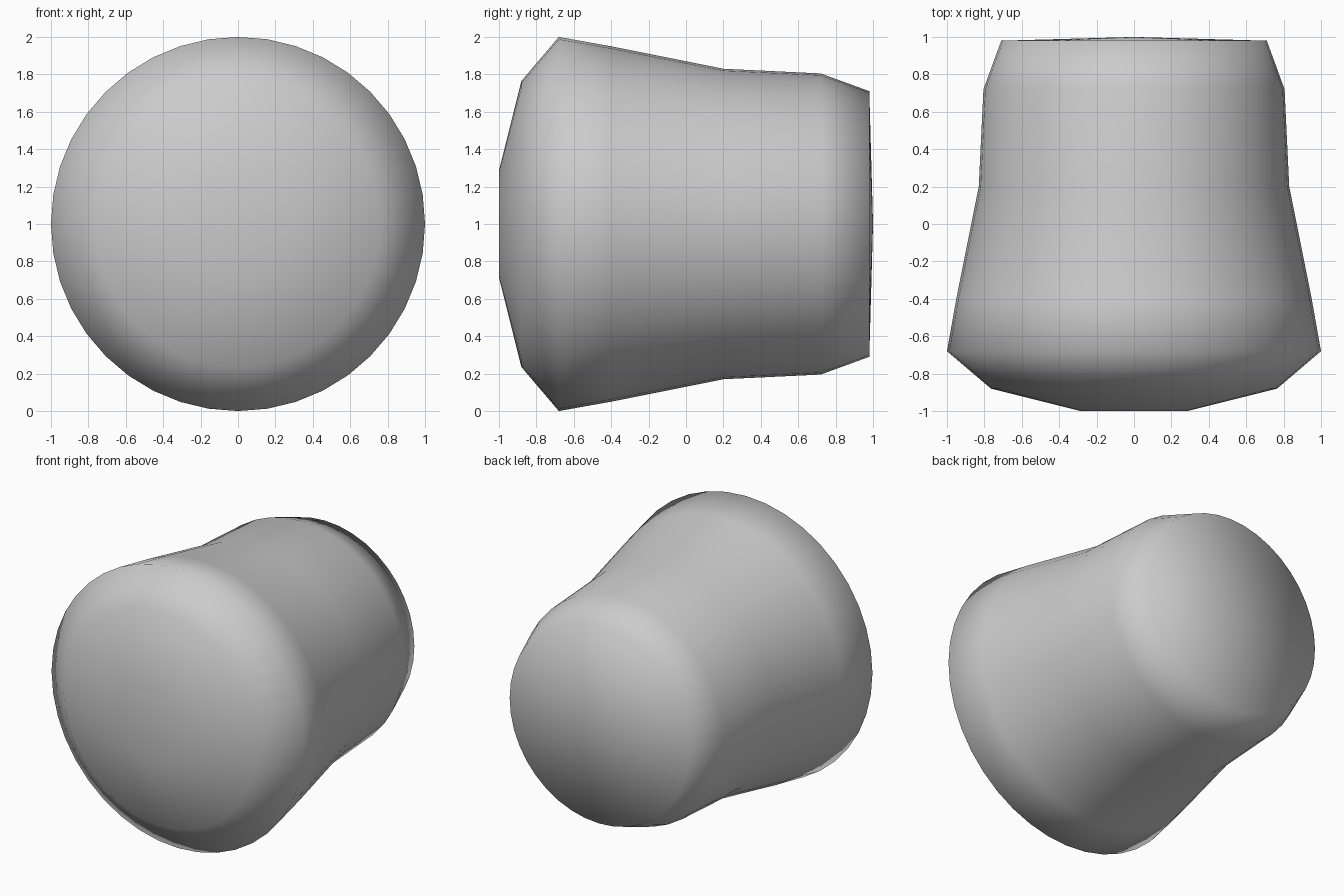
import bpy, bmesh
from math import sin, cos, pi

if "Cube" in bpy.data.objects:
    bpy.data.objects.remove(bpy.data.objects["Cube"])

SEGMENTS = 40
CENTRE_Z = 1.0

# Half profile as (y, radius), from front face to back face
PROFILE = [(-1.0, 0.285), (-0.88, 0.765), (-0.68, 1.0), (-0.4, 0.95),
           (0.2, 0.83), (0.72, 0.805), (0.98, 0.71)]

bm = bmesh.new()


def ring(y, r):
    return [bm.verts.new((r * sin(2 * pi * i / SEGMENTS), y,
                          CENTRE_Z + r * cos(2 * pi * i / SEGMENTS)))
            for i in range(SEGMENTS)]


def cap(verts, y):
    tip = bm.verts.new((0, y, CENTRE_Z))
    for i in range(SEGMENTS):
        bm.faces.new((verts[i], verts[(i + 1) % SEGMENTS], tip))


# Flared side walls
rings = [ring(y, r) for y, r in PROFILE]
for a, b in zip(rings, rings[1:]):
    for i in range(SEGMENTS):
        j = (i + 1) % SEGMENTS
        bm.faces.new((a[i], a[j], b[j], b[i]))

# Flat front and slightly domed back
cap(rings[0], -1.0)
cap(rings[-1], 1.0)

bmesh.ops.recalc_face_normals(bm, faces=bm.faces)
for f in bm.faces:
    f.smooth = True

mesh = bpy.data.meshes.new("flared_knob")
bm.to_mesh(mesh)
bm.free()
knob = bpy.data.objects.new("flared_knob", mesh)
bpy.context.collection.objects.link(knob)
